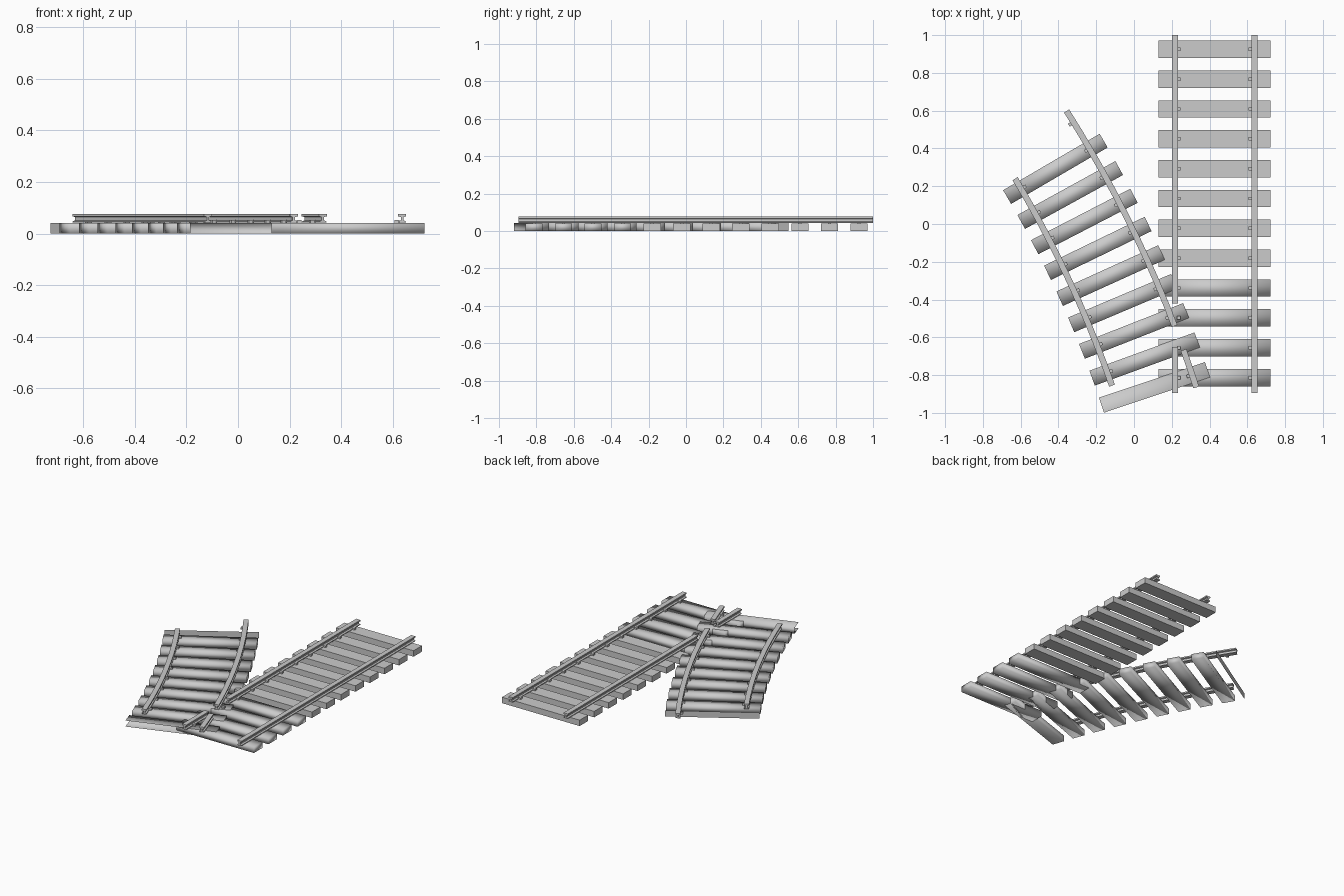
import bpy
from math import sin, cos, radians
from mathutils import Vector

if "Cube" in bpy.data.objects:
    bpy.data.objects.remove(bpy.data.objects["Cube"])

H = 0.041                        # sleeper height
CX, CY, R = -5.752, -2.826, 6.18  # centre and radius of the branch track
GAUGE = 0.42
STEP, FIRST = 1.475, 18.5        # branch sleeper angles in degrees


def make(name, verts, faces, smooth=False, angle=None):
    me = bpy.data.meshes.new(name)
    me.from_pydata([tuple(v) for v in verts], [], faces)
    me.update()
    if smooth:
        me.polygons.foreach_set("use_smooth", [True] * len(me.polygons))
        if angle:
            me.set_sharp_from_angle(angle=radians(angle))
    ob = bpy.data.objects.new(name, me)
    bpy.context.collection.objects.link(ob)
    return ob


FACES = {"bottom": (0, 3, 2, 1), "top": (4, 5, 6, 7), "front": (0, 1, 5, 4),
         "right": (1, 2, 6, 5), "back": (2, 3, 7, 6), "left": (3, 0, 4, 7)}


def block(name, x, y, deg, sx, sy, z0, z1, smooth=False, keep=None):
    """Box of size sx * sy, turned by deg; keep selects the faces that exist."""
    c, s = cos(radians(deg)), sin(radians(deg))
    verts = []
    for z in (z0, z1):
        for u, v in ((-1, -1), (1, -1), (1, 1), (-1, 1)):
            a, b = u * sx / 2, v * sy / 2
            verts.append((x + a * c - b * s, y + a * s + b * c, z))
    return make(name, verts, [FACES[k] for k in (keep or FACES)], smooth)


# Rail cross-section: foot, web and head, right half mirrored to the left
HALF = [(0.015, 0.042), (0.015, 0.047), (0.005, 0.051),
        (0.005, 0.064), (0.016, 0.067), (0.016, 0.076)]
PROFILE = HALF + [(-u, z) for u, z in reversed(HALF)]


def rail(name, path):
    """Sweep the rail profile along (x, y, side angle) stations."""
    n, verts, faces = len(PROFILE), [], []
    for x, y, deg in path:
        c, s = cos(radians(deg)), sin(radians(deg))
        verts += [(x + u * c, y + u * s, z) for u, z in PROFILE]
    for i in range(len(path) - 1):
        for j in range(n):
            a, b = i * n + j, i * n + (j + 1) % n
            faces.append((a, a + n, b + n, b))
    faces.append(tuple(range(n)))
    faces.append(tuple(reversed(range(len(verts) - n, len(verts)))))
    return make(name, verts, faces, True, 30)


def arc(r, deg):
    return CX + r * cos(radians(deg)), CY + r * sin(radians(deg)), deg


def arc_path(r, a0, a1, n):
    return [arc(r, a0 + (a1 - a0) * i / n) for i in range(n + 1)]


# Straight track sleepers with rail clips on the inner side of each rail
for i in range(12):
    y = 0.925 - 0.158 * i
    block("straight_sleeper", 0.427, y, 0, 0.592, 0.092, 0, H, smooth=i > 7)
    for x in (0.237, 0.617):
        block("straight_clip", x, y, 0, 0.02, 0.018, H, 0.053)

# Straight rails, the left one broken at the crossing
rail("straight_rail_right", [(0.637, -0.895, 0), (0.637, 1, 0)])
rail("straight_rail_left", [(0.217, -0.42, 0), (0.217, 1, 0)])
rail("straight_rail_left_stub", [(0.217, -0.895, 0), (0.217, -0.65, 0)])

# Branch sleepers; the first is open at the joint, the last is only an end face
for i in range(10):
    deg = FIRST + STEP * i
    x, y, _ = arc(R, deg)
    keep = None
    if i == 0:
        keep = ("top", "bottom", "back", "right")
    elif i == 9:
        keep = ("front",)
    block("branch_sleeper", x, y, deg, 0.592, 0.084, 0, H + 0.0006, True, keep)
    for side in (-1, 1):
        if (i, side) in ((0, -1), (1, 1), (9, -1)):
            continue
        px, py, _ = arc(R + side * (GAUGE / 2 - 0.02), deg)
        block("branch_clip", px, py, deg, 0.02, 0.018, H, 0.053)

# Branch rails, the right one broken at the crossing
rail("branch_rail_left", arc_path(R - GAUGE / 2, 19.27, 30.9, 10))
rail("branch_rail_right", arc_path(R + GAUGE / 2, 20.96, 32.4, 10))
rail("branch_rail_right_stub", arc_path(R + GAUGE / 2, 17.87, 19.75, 2))
